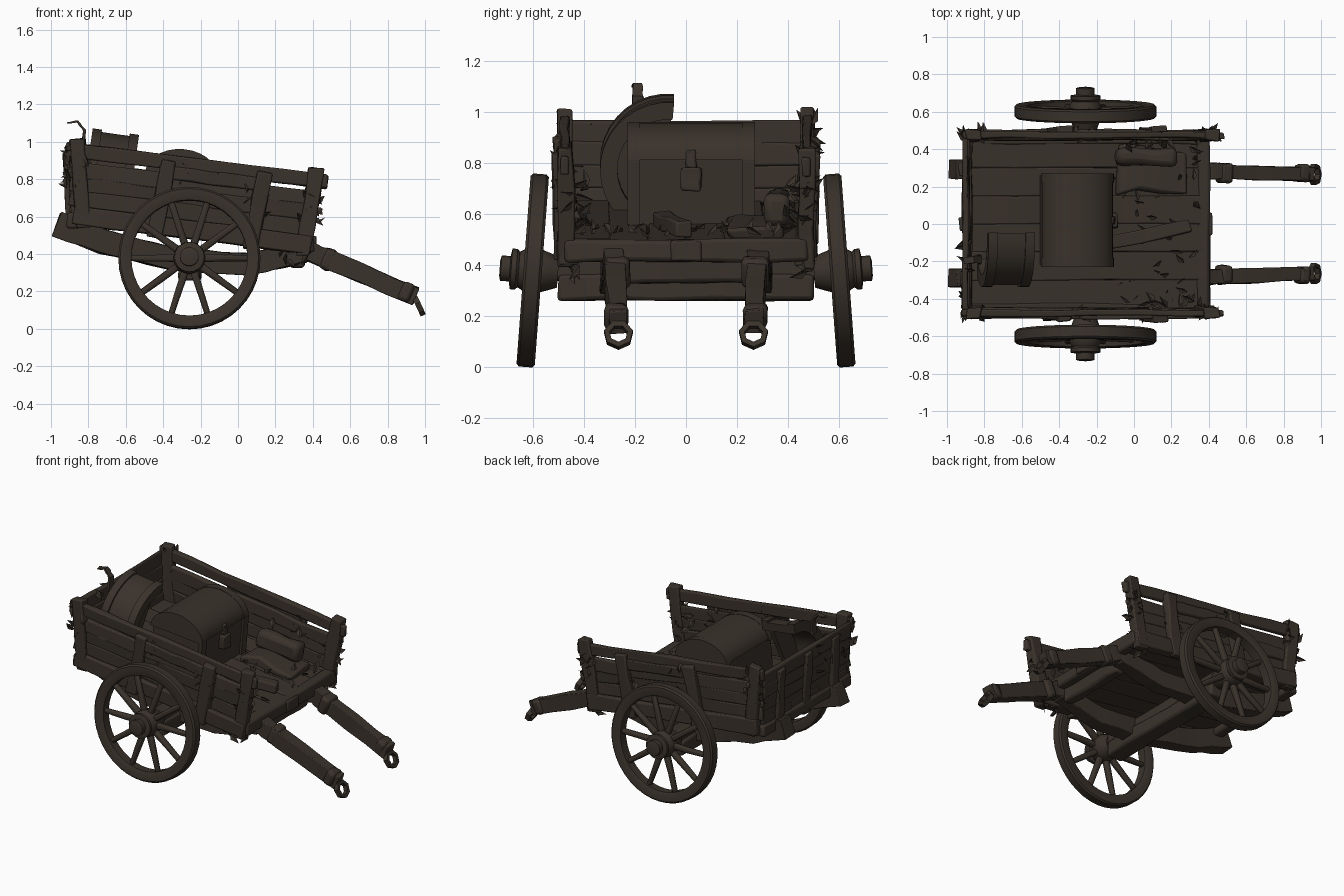
import bpy, bmesh, math, random
from mathutils import Vector, Matrix

random.seed(4)
if "Cube" in bpy.data.objects:
    bpy.data.objects.remove(bpy.data.objects["Cube"])

wood = bpy.data.materials.new("dark_weathered_wood")
wood.use_nodes = True
COLOR = (0.042, 0.032, 0.024, 1)
wood.diffuse_color = COLOR
wood.node_tree.nodes["Principled BSDF"].inputs["Base Color"].default_value = COLOR


def finish(name, bm, matrix=Matrix()):
    bmesh.ops.recalc_face_normals(bm, faces=bm.faces)
    mesh = bpy.data.meshes.new(name)
    bm.to_mesh(mesh)
    bm.free()
    mesh.materials.append(wood)
    obj = bpy.data.objects.new(name, mesh)
    bpy.context.collection.objects.link(obj)
    obj.matrix_world = matrix
    return obj


def tilt(x, h):
    """Height of the sloping cart bed frame at x."""
    return h - 0.125 * (x + 0.26)


def beam(name, points, width, height, rough=0.006, taper=1.0, bevel=0.008, cuts=3):
    """Hand-hewn timber following a path, with rough edges."""
    pts = [Vector(p) for p in points]
    path = [a.lerp(b, i / cuts) for a, b in zip(pts, pts[1:]) for i in range(cuts)] + [pts[-1]]
    bm = bmesh.new()
    rings = []
    for i, p in enumerate(path):
        d = (path[min(i + 1, len(path) - 1)] - path[max(i - 1, 0)]).normalized()
        up = Vector((1, 0, 0)) if abs(d.z) > 0.8 else Vector((0, 0, 1))
        side = d.cross(up).normalized()
        up = side.cross(d)
        s = 1 + (taper - 1) * i / (len(path) - 1)
        ring = []
        for a, b in ((-1, -1), (1, -1), (1, 1), (-1, 1)):
            jit = Vector([random.uniform(-rough, rough) for _ in range(3)])
            ring.append(bm.verts.new(p + side * a * width * s / 2 + up * b * height * s / 2 + jit))
        rings.append(ring)
    for r, q in zip(rings, rings[1:]):
        for k in range(4):
            bm.faces.new((r[k], r[k - 1], q[k - 1], q[k]))
    bm.faces.new(rings[0])
    bm.faces.new(rings[-1])
    obj = finish(name, bm)
    if bevel:
        m = obj.modifiers.new("worn_edges", "BEVEL")
        m.width, m.segments, m.limit_method = bevel, 2, "ANGLE"
    return obj


def lathe(name, profile, matrix, steps=32, closed=False):
    """Revolve (radius, height) points around local z."""
    bm = bmesh.new()
    rings = [[bm.verts.new((r * math.cos(t), r * math.sin(t), z))
              for t in (math.tau * i / steps for i in range(steps))] for r, z in profile]
    pairs = list(zip(rings, rings[1:])) + ([(rings[-1], rings[0])] if closed else [])
    for a, b in pairs:
        for k in range(steps):
            bm.faces.new((a[k - 1], a[k], b[k], b[k - 1]))
    if not closed:
        bm.faces.new(rings[0])
        bm.faces.new(rings[-1])
    return finish(name, bm, matrix)


def prism(name, outline, depth, matrix):
    """Extrude a local xy outline symmetrically along local z."""
    bm = bmesh.new()
    lo, hi = [[bm.verts.new((x, y, s * depth / 2)) for x, y in outline] for s in (-1, 1)]
    for k in range(len(lo)):
        bm.faces.new((lo[k - 1], lo[k], hi[k], hi[k - 1]))
    bm.faces.new(lo)
    bm.faces.new(hi)
    return finish(name, bm, matrix)


def arc(r, start, end, n):
    angles = [math.radians(start + (end - start) * i / n) for i in range(n + 1)]
    return [(r * math.cos(t), r * math.sin(t)) for t in angles]


def leaves(name, center, spread, count, size=0.05):
    """Tuft of small folded leaves."""
    bm = bmesh.new()
    for _ in range(count):
        p = Vector(center) + Vector([random.uniform(-s, s) for s in spread])
        d = Vector([random.uniform(-1, 1) for _ in range(3)]).normalized() * size
        w = d.orthogonal().normalized() * size * 0.4
        n = d.cross(w).normalized() * size * 0.15
        a, b, c, e = [bm.verts.new(v) for v in (p - d * 0.6, p + w + n, p + d, p - w + n)]
        bm.faces.new((a, b, c))
        bm.faces.new((a, c, e))
    finish(name, bm)


def wall_y(h):
    return 0.46 + 0.02 * (h - 0.5)


def rail(name, side, x0, x1, h, thick, tall, out=0.0):
    y = side * (wall_y(h) + out)
    beam(name, [(x0, y, tilt(x0, h)), (x1, y, tilt(x1, h))], thick, tall, cuts=6)


# Wheels, cambered outward at the bottom, with hubs and spokes
for side, tag in ((-1, "front"), (1, "back")):
    axis = Vector((0, side, 0.075)).normalized()
    basis = Matrix((Vector((1, 0, 0)), axis.cross(Vector((1, 0, 0))), axis)).transposed().to_4x4()
    wheel = Matrix.Translation((-0.26, side * 0.602, 0.378)) @ basis
    lathe(tag + "_wheel_rim", [(0.31, -0.03), (0.32, -0.036), (0.37, -0.036), (0.38, -0.026),
                               (0.38, 0.026), (0.37, 0.036), (0.32, 0.036), (0.31, 0.03)],
          wheel, 40, True)
    lathe(tag + "_wheel_hub", [(0.06, -0.1), (0.075, -0.06), (0.085, -0.03), (0.085, 0.03),
                               (0.07, 0.055), (0.08, 0.065), (0.08, 0.085), (0.05, 0.09),
                               (0.05, 0.125), (0.03, 0.13)], wheel, 20)
    for i in range(10):
        t = math.tau * i / 10
        ends = [wheel @ Vector((r * math.cos(t), r * math.sin(t), 0)) for r in (0.06, 0.325)]
        beam(f"{tag}_wheel_spoke_{i}", ends, 0.04, 0.04, 0.002, 0.8, 0.012, 2)
beam("axle", [(-0.26, -0.6, 0.385), (-0.26, 0.6, 0.385)], 0.09, 0.09, bevel=0.02)
beam("axle_bolster", [(-0.26, -0.5, 0.31), (-0.26, 0.5, 0.31)], 0.12, 0.1, bevel=0.015, cuts=5)

# Bed: floor planks and cross beams
for i in range(6):
    y = -0.375 + 0.15 * i
    beam(f"floor_plank_{i}", [(-0.9, y, tilt(-0.9, 0.54)), (0.37, y, tilt(0.37, 0.54))],
         0.152, 0.07, 0.004, cuts=5)
for x, h, w, tall in ((0.37, 0.535, 0.96, 0.09), (-0.88, 0.5, 0.94, 0.08), (0.32, 0.45, 0.5, 0.1)):
    z = tilt(x, h)
    beam("cross_beam", [(x, -w / 2, z), (x, w / 2, z)], 0.07, tall, bevel=0.015, cuts=5)
beam("front_beam_plate", [(0.408, -0.06, 0.455), (0.408, 0.06, 0.455)], 0.02, 0.08, 0.002)

# Side walls, posts, bowed shafts
for side, tag in ((-1, "front"), (1, "back")):
    rail(tag + "_sill", side, -0.88, 0.39, 0.53, 0.08, 0.1, 0.005)
    for i, h in enumerate((0.62, 0.703, 0.775)):
        rail(f"{tag}_side_board_{i}", side, -0.9, 0.38, h, 0.03, 0.086)
    rail(tag + "_top_rail", side, -0.92, 0.48, 0.878, 0.035, 0.075, 0.008)
    for i, x in enumerate((-0.84, -0.42, 0.09, 0.37)):
        lo, hi, lean = 0.47, (0.93 if i in (0, 3) else 0.87), (0.05 if i else -0.02)
        off = 0.03 if i in (1, 2) else 0.008
        beam(f"{tag}_post_{i}", [(x - lean / 2, side * (wall_y(lo) + off), tilt(x, lo)),
                                 (x + lean, side * (wall_y(hi) + off), tilt(x, hi) + 0.01)],
             0.05 if i in (1, 2) else 0.06, 0.08, 0.008)
    rail(tag + "_outer_batten", side, -0.42, 0.12, 0.82, 0.03, 0.07, 0.025)
    beam(tag + "_shaft", [(-0.97, side * 0.29, 0.56), (-0.72, side * 0.29, 0.465),
                          (-0.35, side * 0.29, 0.375), (0.05, side * 0.29, 0.345),
                          (0.3, side * 0.285, 0.395), (0.38, side * 0.285, 0.415),
                          (0.52, side * 0.28, 0.355),
                          (0.95, side * 0.265, 0.175)], 0.1, 0.13, 0.006, 0.74, 0.025)
    for x, z in ((0.48, 0.372), (0.9, 0.197)):
        beam(tag + "_shaft_binding", [(x - 0.03, side * 0.272, z + 0.013),
                                      (x + 0.03, side * 0.272, z - 0.013)],
             0.105 if x < 0.6 else 0.092, 0.12 if x < 0.6 else 0.1, 0.004, 1, 0.02)
    lathe(tag + "_shaft_ring", [(0.036, -0.015), (0.058, -0.015), (0.058, 0.015), (0.036, 0.015)],
          Matrix.Translation((0.966, side * 0.265, 0.125))
          @ Matrix.Rotation(math.radians(65), 4, "Y"), 7, True)

# Tailgate
for i, z in enumerate((0.655, 0.745, 0.835, 0.92)):
    x = -0.88 - 0.008 * i
    beam(f"tailgate_board_{i}", [(x, -0.46, z), (x, 0.46, z)], 0.03, 0.092, cuts=5)
for y in (-0.29, 0, 0.29):
    beam("tailgate_batten", [(-0.9, y, 0.52), (-0.92, y, 0.94)], 0.07, 0.03)

# Chest with domed lid
chest = Matrix.Translation((-0.325, 0.02, 0.56)) @ Matrix.Rotation(math.radians(5), 4, "Y") \
    @ Matrix.Rotation(math.radians(90), 4, "X")
dome = [(x, 0.27 + y * 0.68) for x, y in arc(0.19, 0, 180, 14)]
prism("chest_body", [(-0.18, -0.02), (0.18, -0.02), (0.18, 0.28), (-0.18, 0.28)], 0.48, chest)
prism("chest_lid", dome, 0.5, chest)
for z in (-0.225, 0.225):
    prism("chest_band", [(x * 1.03, 0.26 + (y - 0.27) * 1.1) for x, y in dome], 0.05,
          chest @ Matrix.Translation((0, 0, z)))
    prism("chest_corner", [(0.17, -0.02), (0.195, -0.02), (0.195, 0.27), (0.17, 0.27)], 0.05,
          chest @ Matrix.Translation((0, 0, z)))
beam("chest_hasp", [(-0.125, 0.02, 0.85), (-0.12, 0.02, 0.78)], 0.04, 0.04)
beam("chest_lock", [(-0.115, 0.02, 0.78), (-0.115, 0.02, 0.69)], 0.08, 0.05)

# Broken barrel leaning behind the chest
barrel = Matrix.Translation((-0.69, -0.07, 0.79)) @ Matrix.Rotation(math.radians(8), 4, "Y") \
    @ Matrix(((0, 0, 1, 0), (1, 0, 0, 0), (0, 1, 0, 0), (0, 0, 0, 1)))
shell = arc(0.255, 85, 235, 14) + arc(0.2, 235, 85, 14)
prism("barrel_staves", shell, 0.25, barrel)
prism("barrel_head", arc(0.21, 85, 235, 14), 0.03, barrel @ Matrix.Translation((0, 0, 0.06)))
for z in (-0.1, 0.1):
    prism("barrel_hoop", arc(0.268, 85, 235, 14) + arc(0.24, 235, 85, 14), 0.05,
          barrel @ Matrix.Translation((0, 0, z)))

# Loose cargo on the floor
beam("loose_plank", [(-0.12, -0.1, 0.58), (0.3, -0.01, 0.54)], 0.07, 0.06)
beam("rolled_cloth", [(-0.1, 0.36, 0.64), (0.23, 0.36, 0.61)], 0.09, 0.12, 0.012, 1, 0.03)
beam("cloth_heap", [(-0.1, 0.3, 0.57), (0.28, 0.27, 0.52)], 0.26, 0.06, 0.02, 0.8, 0.02)

# Ivy and straw clinging to the wood
for side in (-1, 1):
    for x, h, n in ((-0.86, 0.8, 14), (-0.3, 0.8, 8), (0.1, 0.75, 12), (0.39, 0.75, 16)):
        leaves("ivy_tuft", (x, side * 0.48, tilt(x, h)), (0.06, 0.025, 0.1), n)
    leaves("low_ivy", (0.3, side * 0.46, 0.4), (0.08, 0.03, 0.05), 6)
    leaves("inner_ivy", (0.15, side * 0.42, 0.62), (0.2, 0.03, 0.12), 16)
leaves("straw", (0.1, 0, 0.54), (0.24, 0.38, 0.015), 40, 0.045)
leaves("tailgate_ivy", (-0.9, -0.25, 0.85), (0.02, 0.2, 0.1), 14)
beam("ivy_sprig", [(-0.83, -0.19, 0.97), (-0.82, -0.19, 1.06), (-0.86, -0.19, 1.11),
                   (-0.91, -0.2, 1.1)], 0.05, 0.014, 0.003, 0.6, 0)

# Soft shading with crisp corners
bpy.ops.object.select_all(action="DESELECT")
for obj in bpy.context.collection.objects:
    if obj.type == "MESH" and wood.name in obj.data.materials:
        obj.select_set(True)
        bpy.context.view_layer.objects.active = obj
bpy.ops.object.shade_smooth_by_angle(angle=math.radians(35))
